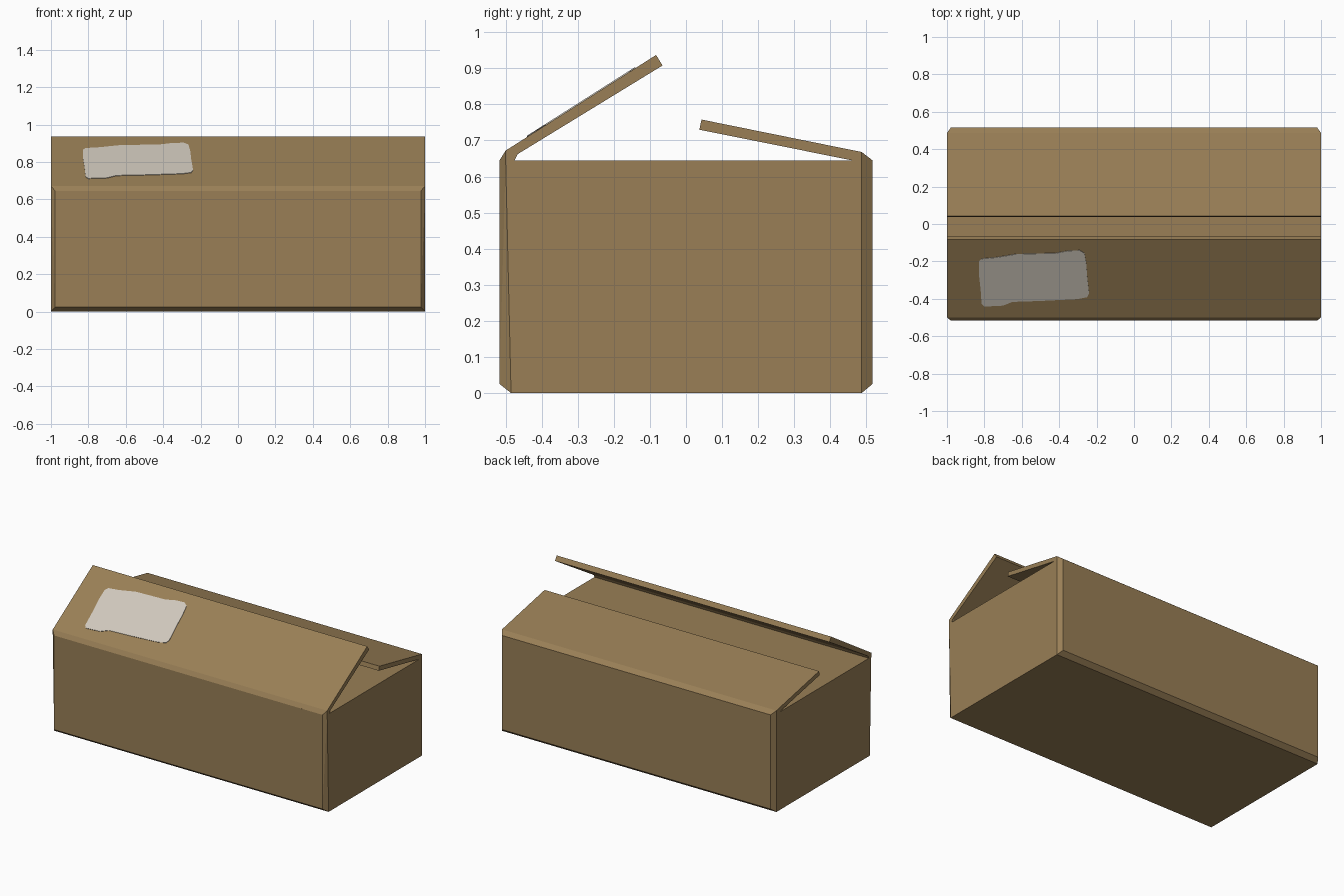
import bpy, bmesh
from mathutils import Vector

if "Cube" in bpy.data.objects:
    bpy.data.objects.remove(bpy.data.objects["Cube"])


def material(name, rgb):
    m = bpy.data.materials.new(name)
    m.diffuse_color = (*rgb, 1)
    m.use_nodes = True
    m.node_tree.nodes["Principled BSDF"].inputs["Base Color"].default_value = m.diffuse_color
    return m


cardboard = material("cardboard brown", (0.319, 0.212, 0.093))
paper = material("label off white", (0.624, 0.578, 0.503))


def finish(bm, name, mat):
    bmesh.ops.recalc_face_normals(bm, faces=bm.faces)
    me = bpy.data.meshes.new(name)
    bm.to_mesh(me)
    bm.free()
    me.materials.append(mat)
    ob = bpy.data.objects.new(name, me)
    bpy.context.collection.objects.link(ob)
    return ob


INNER, OUTER = 1.0, 0.978   # half widths at the end walls and the front/back panels
TOP = 0.645

# Closed carton with chamfered front and back panels
bm = bmesh.new()
for s in (-1, 1):
    for y, z in ((-0.50, TOP), (-0.485, 0), (0.487, 0), (0.487, TOP)):
        bm.verts.new((s * INNER, y, z))
    for y, z in ((-0.517, TOP), (-0.517, 0.025), (0.517, 0.025), (0.517, TOP)):
        bm.verts.new((s * OUTER, y, z))
bmesh.ops.convex_hull(bm, input=bm.verts)
bmesh.ops.dissolve_limit(bm, angle_limit=0.01, verts=bm.verts, edges=bm.edges)
finish(bm, "carton_body", cardboard)


# Raised lid flaps: side profile swept along x, first point on the narrower panel edge
def flap(name, profile):
    bm = bmesh.new()
    ends = []
    for s in (-1, 1):
        ends.append([bm.verts.new((s * (OUTER if i == 0 else INNER), y, z))
                     for i, (y, z) in enumerate(profile)])
    a, b = ends
    n = len(profile)
    for i in range(n):
        j = (i + 1) % n
        bm.faces.new((a[i], a[j], b[j], b[i]))
    for e in ends:
        bm.faces.new(e[1:])
        bm.faces.new((e[0], e[1], e[-1]))
    finish(bm, name, cardboard)


flap("front_flap", [(-0.517, TOP), (-0.50, 0.672), (-0.083, 0.937),
                    (-0.065, 0.908), (-0.467, 0.662), (-0.475, TOP), (-0.50, TOP)])
flap("back_flap", [(0.517, TOP), (0.487, 0.668), (0.043, 0.758),
                   (0.037, 0.73), (0.46, TOP), (0.487, TOP)])

# Torn paper label lying on the front flap
outline = [(-.83, -.20), (-.815, -.185), (-.74, -.178), (-.66, -.165), (-.63, -.16),
           (-.42, -.155), (-.35, -.142), (-.29, -.14), (-.265, -.155), (-.255, -.21),
           (-.25, -.28), (-.24, -.37), (-.25, -.39), (-.30, -.40), (-.40, -.405),
           (-.50, -.41), (-.65, -.415), (-.70, -.435), (-.80, -.44), (-.815, -.425),
           (-.82, -.35), (-.83, -.26)]
slope = (0.937 - 0.672) / (0.50 - 0.083)
normal = Vector((0, -slope, 1)).normalized()
bm = bmesh.new()
face = bm.faces.new([bm.verts.new((x, y, 0.672 + slope * (y + 0.50))) for x, y in outline])
lifted = bmesh.ops.extrude_face_region(bm, geom=[face], use_keep_orig=True)
bmesh.ops.translate(bm, vec=normal * 0.003,
                    verts=[v for v in lifted["geom"] if isinstance(v, bmesh.types.BMVert)])
finish(bm, "paper_label", paper)
